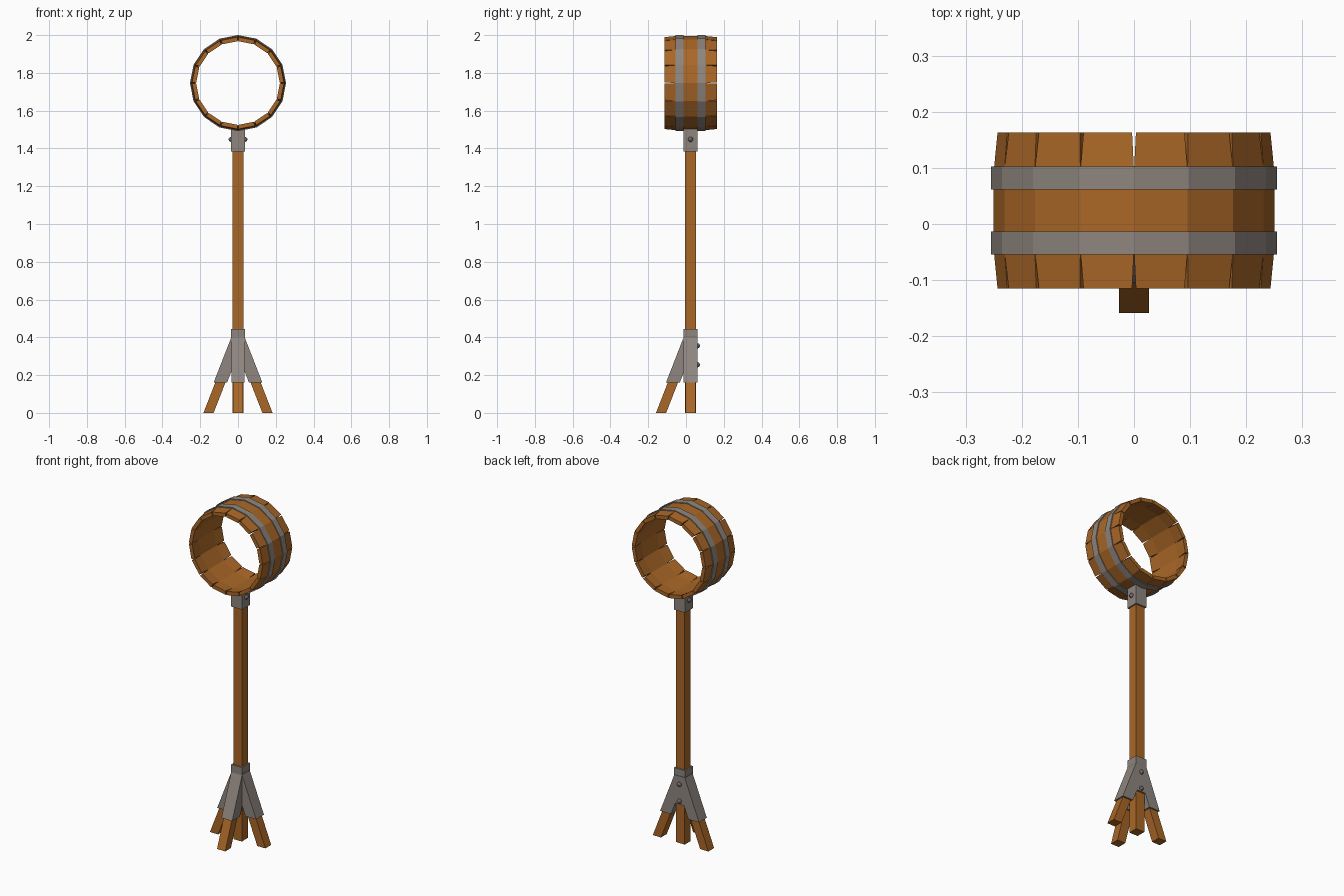
import bpy, bmesh, math
from mathutils import Vector, Matrix

if "Cube" in bpy.data.objects:
    bpy.data.objects.remove(bpy.data.objects["Cube"])


def material(name, rgb):
    m = bpy.data.materials.new(name)
    m.diffuse_color = (*rgb, 1)
    m.use_nodes = True
    m.node_tree.nodes["Principled BSDF"].inputs["Base Color"].default_value = m.diffuse_color
    return m


WOOD = material("brown wood", (0.40, 0.135, 0.02))
METAL = material("grey metal", (0.27, 0.235, 0.21))
RIVET = material("dark rivet", (0.15, 0.14, 0.135))

CY = 0.024            # depth centre of post and barrel
CZ = 1.746            # barrel centre height
N = 16                # staves in the barrel
HALF = math.pi / N


def finish(name, bm, mat):
    bmesh.ops.recalc_face_normals(bm, faces=bm.faces)
    me = bpy.data.meshes.new(name)
    bm.to_mesh(me)
    bm.free()
    me.materials.append(mat)
    ob = bpy.data.objects.new(name, me)
    bpy.context.collection.objects.link(ob)
    return ob


def loft(bm, rings, closed=False):
    """Skin quads between rings; cap the ends or join them in a loop."""
    vs = [[bm.verts.new(p) for p in r] for r in rings]
    n = len(vs[0])
    pairs = list(zip(vs, vs[1:])) + ([(vs[-1], vs[0])] if closed else [])
    for a, b in pairs:
        for i in range(n):
            j = (i + 1) % n
            bm.faces.new((a[i], a[j], b[j], b[i]))
    if not closed:
        bm.faces.new(vs[0])
        bm.faces.new(vs[-1])


def beam(name, z0, z1, c0, c1, hx, hy, mat):
    """Square beam with level ends, leaning from c0 at z0 to c1 at z1."""
    bm = bmesh.new()
    corners = ((-hx, -hy), (hx, -hy), (hx, hy), (-hx, hy))
    loft(bm, [[Vector((c[0] + x, c[1] + y, z)) for x, y in corners]
              for z, c in ((z0, c0), (z1, c1))])
    return finish(name, bm, mat)


def rivet(name, pos, axis):
    """Low domed rivet head facing along axis."""
    bm = bmesh.new()
    rot = Vector((0, 0, 1)).rotation_difference(Vector(axis)).to_matrix().to_4x4()
    bmesh.ops.create_uvsphere(bm, u_segments=10, v_segments=6, radius=0.014,
                              matrix=Matrix.Translation(pos) @ rot)
    return finish(name, bm, RIVET)


# Barrel staves: touching in the middle, tapered at both ends
bm = bmesh.new()
for k in range(N):
    a = (2 * k + 1) * HALF
    out = Vector((math.sin(a), 0, math.cos(a)))
    side = Vector((math.cos(a), 0, -math.sin(a)))
    rings = []
    for y, drop, gap in ((-0.139, 0.006, 0.0035), (-0.07, 0, 0),
                         (0.07, 0, 0), (0.139, 0.006, 0.0035)):
        ring = []
        for ap, signs in ((0.2452 - drop, (-1, 1)), (0.2235 - drop, (1, -1))):
            w = ap * math.tan(HALF) - gap
            ring += [Vector((0, CY + y, CZ)) + out * ap + side * w * s for s in signs]
        rings.append(ring)
    loft(bm, rings)
finish("barrel_staves", bm, WOOD)

# Metal hoops around the barrel
for name, y in (("front_hoop", CY - 0.058), ("back_hoop", CY + 0.058)):
    bm = bmesh.new()
    rings = []
    for k in range(N):
        a = 2 * k * HALF
        rings.append([Vector((r * math.sin(a), y + d, CZ + r * math.cos(a)))
                      for r, d in ((0.2485, -0.0205), (0.2545, -0.0205),
                                   (0.2545, 0.0205), (0.2485, 0.0205))])
    loft(bm, rings, closed=True)
    finish(name, bm, METAL)

# Post with its upper and lower metal collars
C = (0, CY)
beam("post", 0, 1.49, C, C, 0.028, 0.028, WOOD)
beam("upper_collar", 1.385, 1.508, C, C, 0.036, 0.037, METAL)
beam("lower_collar", 0.235, 0.445, C, C, 0.036, 0.037, METAL)

# Three splayed legs, each with a metal sleeve
LEAN, FOOT = 0.39, 0.156
for name, dx, dy in (("left", -1, 0), ("right", 1, 0), ("front", 0, -1)):
    def at(z):
        d = FOOT - LEAN * z
        return (dx * d, CY + dy * d)
    beam(name + "_leg", 0, 0.3, at(0), at(0.3), 0.027, 0.027, WOOD)
    beam(name + "_sleeve", 0.162, 0.405, at(0.162), at(0.405), 0.0355, 0.0365, METAL)

# Rivets: one each side of the upper collar, two on the back of the lower one
for s, name in ((-1, "left"), (1, "right")):
    rivet(name + "_collar_rivet", (s * 0.036, CY, 1.448), (s, 0, 0))
for z, name in ((0.355, "upper"), (0.255, "lower")):
    rivet(name + "_back_rivet", (0, CY + 0.036, z), (0, 1, 0))
